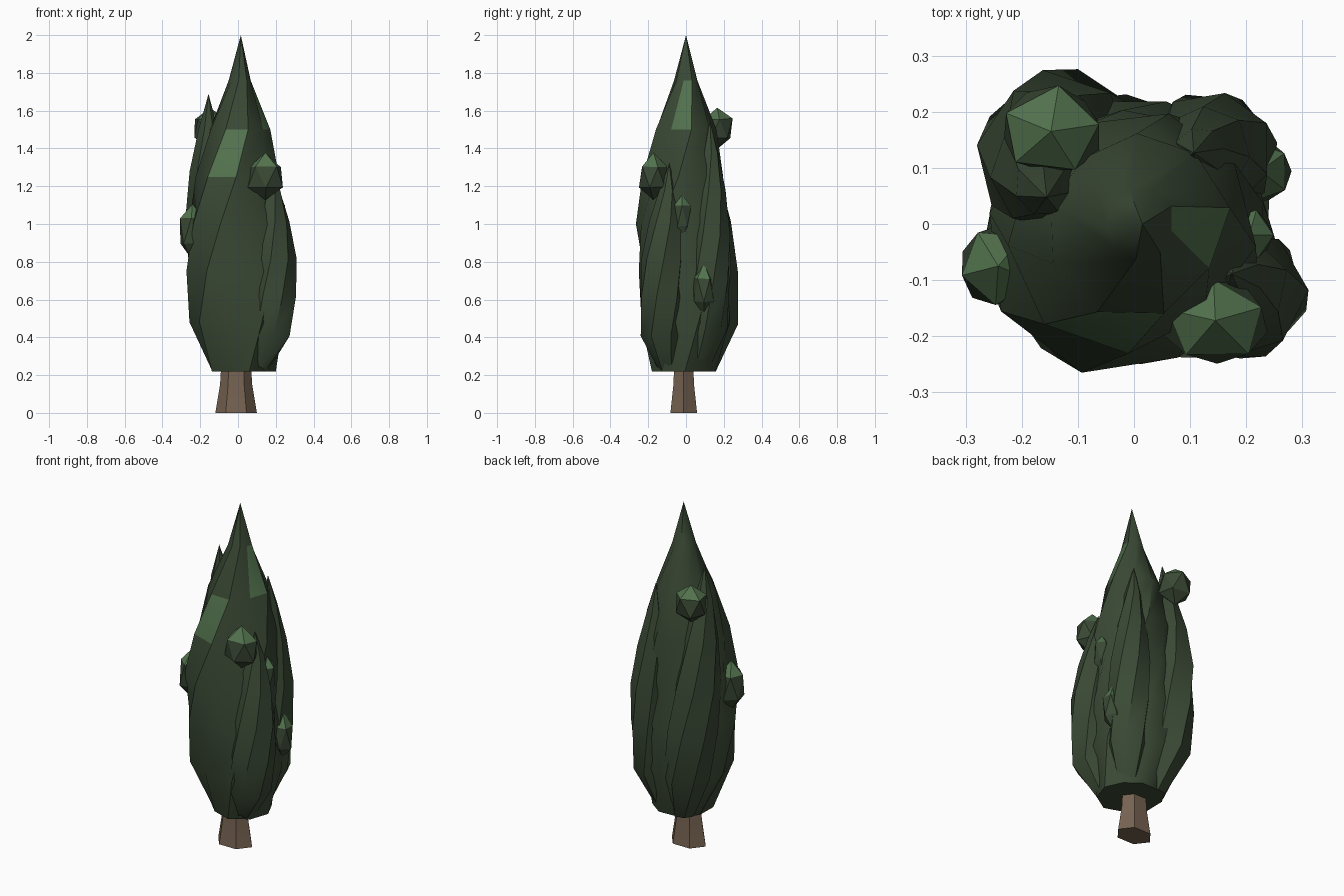
import bpy, bmesh, random
from math import cos, sin, radians
from mathutils import Vector

random.seed(4)
cube = bpy.data.objects.get("Cube")
if cube:
    bpy.data.objects.remove(cube)


def material(name, rgb):
    m = bpy.data.materials.new(name)
    m.use_nodes = True
    m.diffuse_color = (*rgb, 1)
    m.node_tree.nodes["Principled BSDF"].inputs["Base Color"].default_value = (*rgb, 1)
    return m


DARK = material("dark foliage green", (0.042, 0.066, 0.035))
LIGHT = material("light foliage green", (0.085, 0.17, 0.075))
BARK = material("brown bark", (0.18, 0.122, 0.082))


def finish(name, bm, mats, angle):
    bmesh.ops.recalc_face_normals(bm, faces=bm.faces)
    mesh = bpy.data.meshes.new(name)
    bm.to_mesh(mesh)
    bm.free()
    for m in mats:
        mesh.materials.append(m)
    ob = bpy.data.objects.new(name, mesh)
    bpy.context.collection.objects.link(ob)
    bpy.ops.object.select_all(action='DESELECT')
    ob.select_set(True)
    bpy.context.view_layer.objects.active = ob
    if angle:
        bpy.ops.object.shade_smooth_by_angle(angle=radians(angle))
    return ob


def loft(name, rings, factors, phase, twist, tip, mats, patches=(), angle=42):
    """Twisted loft; rings are (x, y, z, radius), factors vary the radius round the section."""
    bm = bmesh.new()
    n = len(factors)
    loops = []
    for i, (x, y, z, r) in enumerate(rings):
        loop = []
        for k, f in enumerate(factors):
            a = radians(phase + 360 * k / n + twist * i)
            loop.append(bm.verts.new((x + r * f * cos(a), y + r * f * sin(a), z)))
        loops.append(loop)
    bm.faces.new(loops[0])
    for i, (low, high) in enumerate(zip(loops, loops[1:])):
        for k in range(n):
            j = (k + 1) % n
            face = bm.faces.new((low[k], low[j], high[j], high[k]))
            face.material_index = int((i, k) in patches)
    if tip:
        top = bm.verts.new(tip)
        for k in range(n):
            bm.faces.new((loops[-1][k], loops[-1][(k + 1) % n], top))
    else:
        bm.faces.new(loops[-1])
    return finish(name, bm, mats, angle)


# Main twisted crown, with two paler leaf patches
crown = [(0.035, 0, 0.22, 0.172), (0.01, 0, 0.48, 0.25), (-0.005, 0, 0.75, 0.258), (-0.012, -0.015, 1.0, 0.248),
         (-0.01, 0, 1.25, 0.218), (0, 0.005, 1.5, 0.163), (0.008, 0.003, 1.76, 0.062)]
loft("foliage_crown", crown, (1.06, 0.97, 1.06, 1.0, 0.96, 0.88, 0.93, 1.0, 1.07),
     198, 18, (0.015, 0, 2), [DARK, LIGHT], {(4, 8), (5, 1)})


# Side lobes that wind up around the crown; stations are (height share, reach share, size share)
def lobe(name, reach, size, start, turn, height):
    def centre(t, share):
        a = radians(start + turn * t)
        return reach * share * cos(a), reach * share * sin(a), 0.22 + (height - 0.22) * t
    stations = ((0, 0.6, 0.45), (0.17, 0.95, 0.93), (0.36, 1, 1), (0.54, 1.03, 0.93), (0.72, 0.98, 0.7), (0.87, 0.93, 0.38))
    rings = [(*centre(t, share), size * s) for t, share, s in stations]
    factors = [random.uniform(0.94, 1.06) for _ in range(7)]
    loft(name, rings, factors, start, 15, centre(1, 0.88), [DARK])


lobe("back_right_lobe", 0.185, 0.143, 122, 41, 1.69)
lobe("front_left_lobe", 0.222, 0.125, 319, 14, 1.32)
lobe("back_left_lobe", 0.188, 0.116, 34, 16, 1.55)


# Leaf tufts, pale on their upper facets
def tuft(name, centre, half, turn):
    bm = bmesh.new()
    bmesh.ops.create_icosphere(bm, subdivisions=1, radius=1)
    for v in bm.verts:
        x, y = v.co.x, v.co.y
        a = radians(turn)
        v.co = Vector((x * cos(a) - y * sin(a), x * sin(a) + y * cos(a), v.co.z))
        v.co *= random.uniform(0.94, 1.1)
        v.co = Vector(centre) + v.co * Vector(half)
    bm.normal_update()
    for f in bm.faces:
        f.material_index = int(f.normal.z > 0.3)
    finish(name, bm, [DARK, LIGHT], 0)


tuft("front_tuft", (0.145, -0.172, 1.25), (0.102, 0.08, 0.118), 20)
tuft("right_tuft", (-0.242, -0.075, 0.965), (0.074, 0.076, 0.145), 50)
tuft("back_tuft", (-0.148, 0.165, 1.505), (0.1, 0.084, 0.11), 10)
tuft("left_tuft", (0.225, 0.095, 0.65), (0.06, 0.062, 0.135), 35)
tuft("small_left_tuft", (0.205, -0.02, 1.04), (0.045, 0.05, 0.12), 0)

# Tapered six-sided trunk
trunk = loft("trunk", [(0, 0, 0, 0.11), (0, 0, 0.15, 0.085), (0, 0, 0.35, 0.073)],
             (1,) * 6, 0, 0, None, [BARK], angle=20)
trunk.scale.y = 0.74
trunk.location = (-0.01, -0.012, 0)
